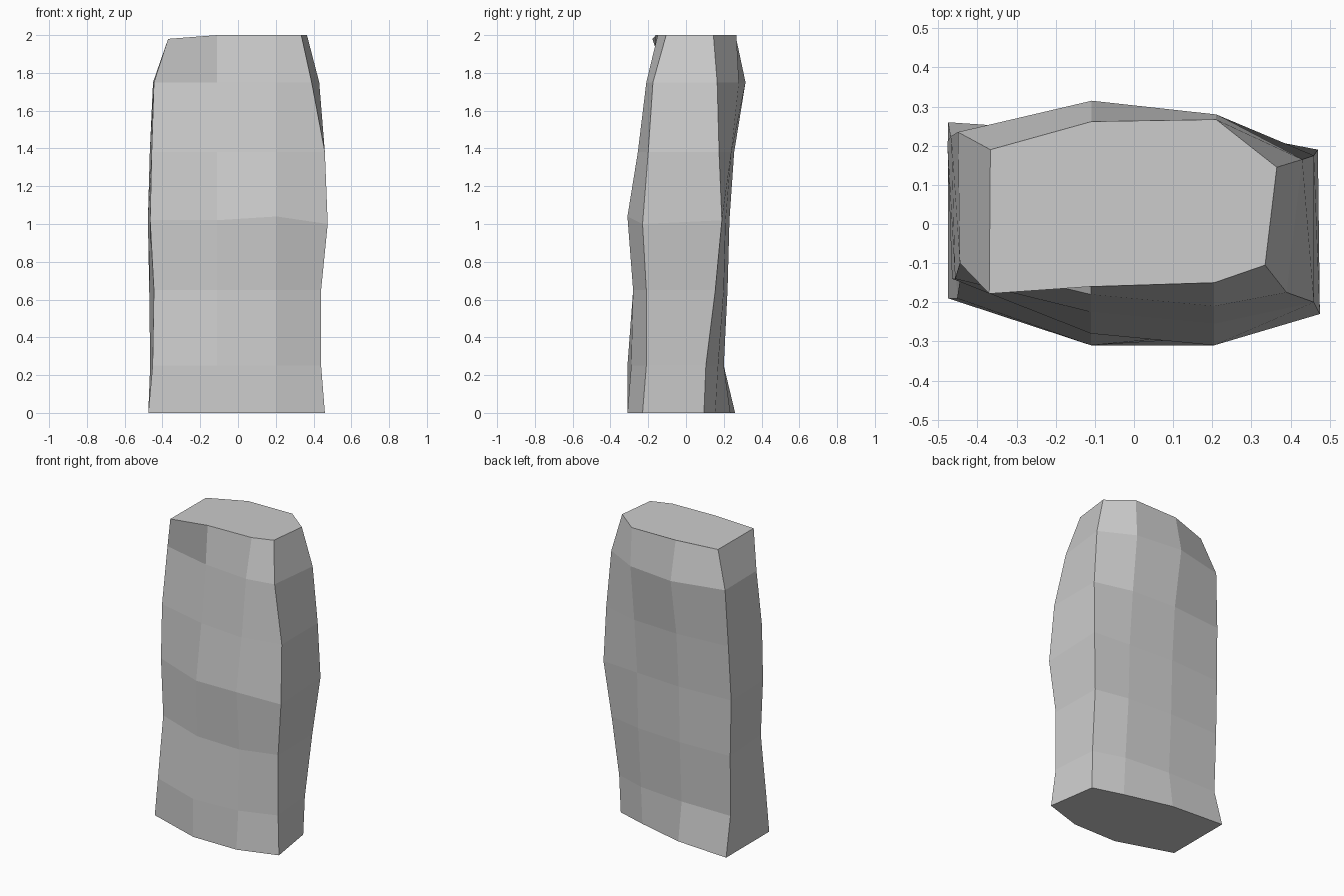
import bpy, bmesh

# Ring profiles, bottom to top:
# z, x of (front left, front right, back right, back left), front y left to right, back y right to left
RINGS = [
    (0.00, (-0.475, 0.46, 0.41, -0.475), (-0.19, -0.31, -0.31, -0.23), (0.095, 0.155, 0.235, 0.26)),
    (0.25, (-0.452, 0.44, 0.415, -0.465), (-0.19, -0.31, -0.29, -0.21), (0.105, 0.17, 0.20, 0.20)),
    (0.65, (-0.445, 0.44, 0.435, -0.47), (-0.145, -0.27, -0.28, -0.21), (0.155, 0.20, 0.22, 0.21)),
    (1.02, (-0.465, 0.475, 0.47, -0.477), (-0.14, -0.28, -0.31, -0.23), (0.19, 0.21, 0.23, 0.21)),
    (1.38, (-0.457, 0.46, 0.46, -0.467), (-0.14, -0.225, -0.255, -0.20), (0.175, 0.24, 0.255, 0.225)),
    (1.75, (-0.445, 0.39, 0.43, -0.45), (-0.10, -0.18, -0.21, -0.175), (0.165, 0.28, 0.315, 0.235)),
    (2.00, (-0.37, 0.335, 0.365, -0.367), (-0.178, -0.16, -0.15, -0.105), (0.145, 0.267, 0.262, 0.19)),
]

# Worn standing stone: eight-sided loft
bm = bmesh.new()
loops = []
for z, (fl, fr, br, bl), front, back in RINGS:
    xs = (fl, -0.11, 0.205, fr, br, 0.21, -0.108, bl)
    loops.append([bm.verts.new((x, y, z)) for x, y in zip(xs, front + back)])

for low, high in zip(loops, loops[1:]):
    for i in range(8):
        j = (i + 1) % 8
        bm.faces.new((low[i], low[j], high[j], high[i]))
bm.faces.new(loops[0][::-1])
bm.faces.new(loops[-1])

# Uneven wear: raised middle ring corner and lowered top corner
loops[3][2].co.z = 1.04
loops[3][3].co.z = 1.0
loops[-1][0].co.z = loops[-1][7].co.z = 1.98

bmesh.ops.recalc_face_normals(bm, faces=bm.faces)
mesh = bpy.data.meshes.new("stone_block")
bm.to_mesh(mesh)
bm.free()
stone = bpy.data.objects.new("stone_block", mesh)
bpy.context.collection.objects.link(stone)
